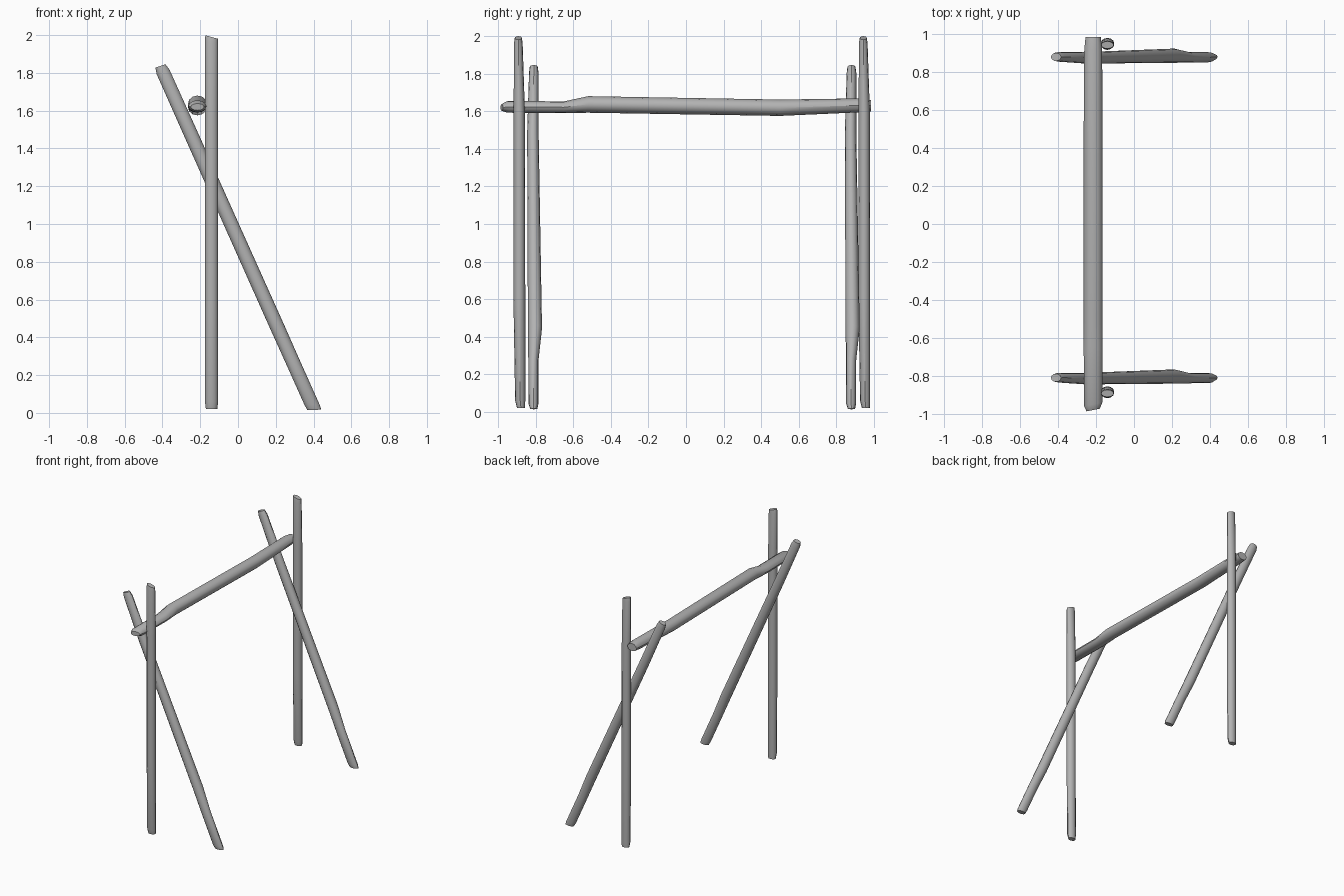
import bpy, bmesh, math
from mathutils import Vector

cube = bpy.data.objects.get("Cube")
if cube:
    bpy.data.objects.remove(cube)

wood = bpy.data.materials.new("weathered grey")
wood.use_nodes = True
grey = (0.45, 0.45, 0.45, 1)
wood.diffuse_color = grey
wood.node_tree.nodes["Principled BSDF"].inputs["Base Color"].default_value = grey

SIDES = 12


def make_log(name, origin, u, v, w, stations):
    """Loft a log along w; station = (distance, slant, u low, u high, v low, v high)."""
    origin, u, v, w = (Vector(a) for a in (origin, u, v, w))
    bm = bmesh.new()
    rings = []
    for t, slant, u0, u1, v0, v1 in stations:
        ring = []
        for i in range(SIDES):
            a = math.tau * i / SIDES
            pu = (u0 + u1) / 2 + (u1 - u0) / 2 * math.cos(a)
            pv = (v0 + v1) / 2 + (v1 - v0) / 2 * math.sin(a)
            ring.append(bm.verts.new(origin + u * pu + v * pv + w * (t + slant * pu)))
        rings.append(ring)
    for a, b in zip(rings, rings[1:]):
        for i in range(SIDES):
            j = (i + 1) % SIDES
            bm.faces.new((a[i], a[j], b[j], b[i]))
    bm.faces.new(rings[0])
    bm.faces.new(rings[-1])
    bmesh.ops.recalc_face_normals(bm, faces=bm.faces)
    mesh = bpy.data.meshes.new(name)
    bm.to_mesh(mesh)
    bm.free()
    obj = bpy.data.objects.new(name, mesh)
    bpy.context.collection.objects.link(obj)
    mesh.materials.append(wood)
    bpy.ops.object.select_all(action="DESELECT")
    obj.select_set(True)
    bpy.context.view_layer.objects.active = obj
    bpy.ops.object.shade_smooth_by_angle(angle=math.radians(35))


X, Y, Z = (1, 0, 0), (0, 1, 0), (0, 0, 1)

upright = [
    (0.02, 0, -0.03, 0.03, -0.012, 0.03),
    (0.06, 0, -0.035, 0.035, -0.022, 0.032),
    (0.6, 0, -0.035, 0.035, -0.031, 0.032),
    (1.6, 0, -0.035, 0.035, -0.03, 0.03),
    (1.96, -0.28, -0.035, 0.035, -0.028, 0.018),
    (1.99, -0.28, -0.033, 0.033, -0.024, 0.014),
]
brace = [
    (-0.01, -0.4, -0.034, 0.034, -0.018, 0.02),
    (0.02, -0.4, -0.037, 0.037, -0.027, 0.026),
    (0.27, 0, -0.037, 0.037, -0.028, 0.026),
    (0.46, 0, -0.038, 0.038, -0.03, 0.045),
    (1.6, 0, -0.037, 0.037, -0.034, 0.027),
    (1.95, -0.1, -0.036, 0.036, -0.024, 0.027),
    (1.985, -0.1, -0.028, 0.028, -0.02, 0.022),
]
crossbar = [
    (-0.98, 0.2, -0.035, 0.035, -0.018, 0.018),
    (-0.95, 0.2, -0.048, 0.048, -0.028, 0.035),
    (-0.65, 0, -0.05, 0.05, -0.03, 0.032),
    (-0.52, 0, -0.05, 0.05, -0.028, 0.06),
    (0.5, 0, -0.05, 0.05, -0.045, 0.042),
    (0.92, 0, -0.047, 0.047, -0.026, 0.048),
    (0.985, 0, -0.04, 0.04, -0.02, 0.04),
]

# Uprights and sloping braces at both ends
lean = Vector((-0.81, 0, 1.81)).normalized()
across = Vector((lean.z, 0, -lean.x))
for end, post_y, brace_y in (("front", -0.887, -0.811), ("back", 0.948, 0.879)):
    make_log(end + "_upright", (-0.14, post_y, 0), X, Y, Z, upright)
    make_log(end + "_brace", (0.4, brace_y, 0.025), across, Y, lean, brace)

# Horizontal log joining the two ends
make_log("crossbar", (-0.215, 0, 1.62), X, Z, Y, crossbar)
